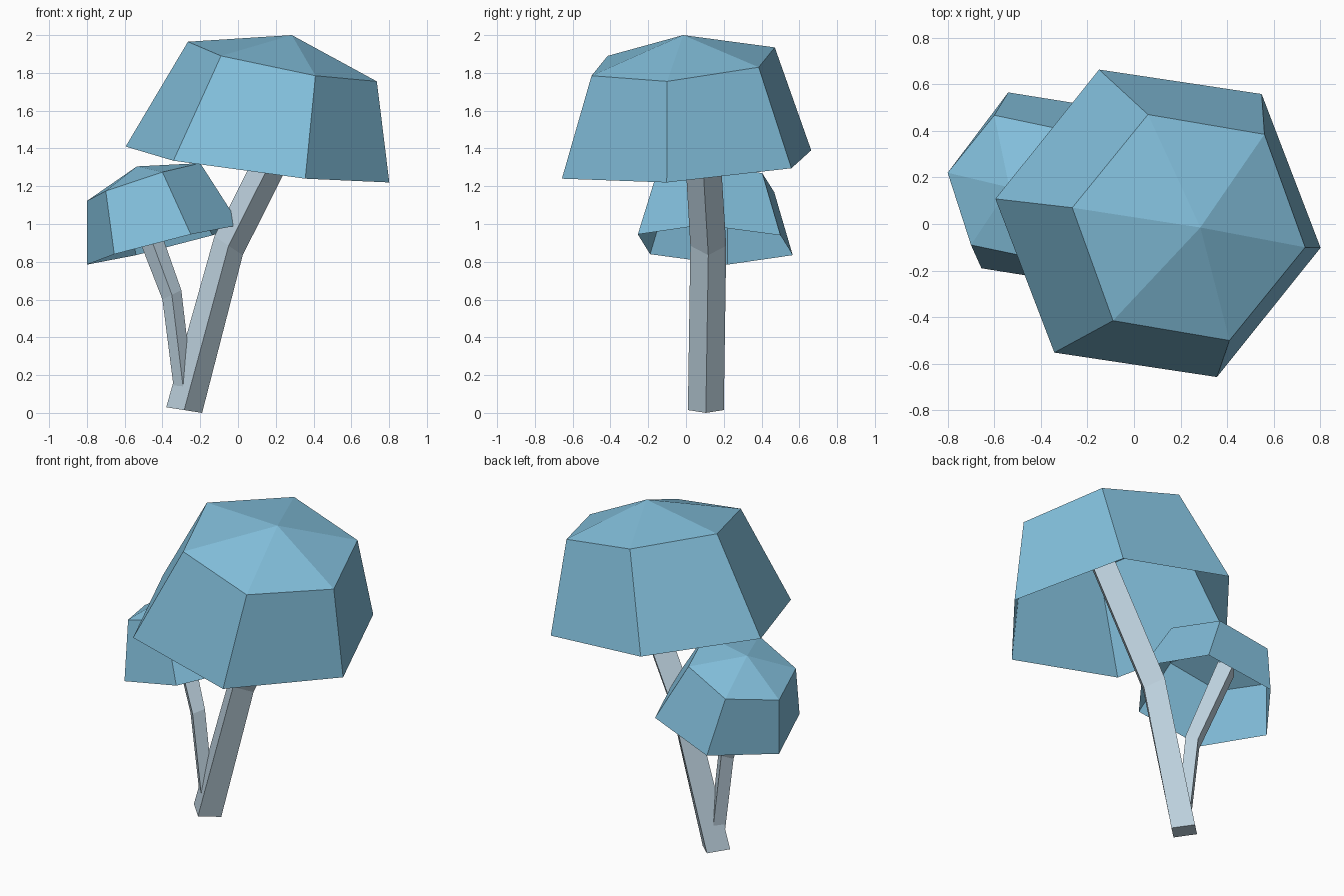
import bpy
from mathutils import Vector

if "Cube" in bpy.data.objects:
    bpy.data.objects.remove(bpy.data.objects["Cube"])


def material(name, rgb):
    m = bpy.data.materials.new(name)
    m.diffuse_color = (*rgb, 1)
    m.use_nodes = True
    m.node_tree.nodes["Principled BSDF"].inputs["Base Color"].default_value = m.diffuse_color
    return m


CAP_BLUE = material("cap blue", (0.225, 0.52, 0.71))
STEM_GREY = material("pale stem", (0.51, 0.64, 0.73))


def make_object(name, verts, faces, mat):
    mesh = bpy.data.meshes.new(name)
    mesh.from_pydata(verts, [], faces)
    mesh.materials.append(mat)
    mesh.update()
    obj = bpy.data.objects.new(name, mesh)
    bpy.context.collection.objects.link(obj)
    return obj


def band(a, b, n):
    """Quads joining the ring starting at a to the ring starting at b."""
    return [(a + i, a + (i + 1) % n, b + (i + 1) % n, b + i) for i in range(n)]


def hexagon(center, p, q):
    """Tilted hexagon from its centre and two neighbouring corner offsets."""
    c, p, q = Vector(center), Vector(p), Vector(q)
    return [c + o for o in (p, q, q - p, -p, -q, p - q)]


def cap(name, lower, upper, apex):
    """Hollow six-sided cap, open underneath, with a low pointed roof."""
    verts = hexagon(*lower) + hexagon(*upper) + [Vector(apex)]
    faces = band(0, 6, 6) + [(6 + i, 6 + (i + 1) % 6, 12) for i in range(6)]
    make_object(name, verts, faces, CAP_BLUE)


def stem(name, sections):
    """Bent four-sided stem; each section is centre, x half-width, tilt, y half-width."""
    verts = []
    for center, hx, tilt, hy in sections:
        c, ax, ay = Vector(center), Vector((hx, 0, tilt)), Vector((0, hy, 0))
        verts += [c - ax, c - ay, c + ax, c + ay]
    faces = [(3, 2, 1, 0)]
    for s in range(len(sections) - 1):
        faces += band(4 * s, 4 * s + 4, 4)
    last = 4 * (len(sections) - 1)
    faces.append(tuple(range(last, last + 4)))
    make_object(name, verts, faces, STEM_GREY)


# Caps
cap("large_cap",
    ((0.103, 0.003, 1.315), (-0.698, 0.105, 0.095), (-0.445, -0.555, 0.02)),
    ((0.235, -0.015, 1.86), (-0.5, 0.085, 0.105), (-0.325, -0.4, 0.03)),
    (0.285, -0.015, 2.0))
cap("small_cap",
    ((-0.395, 0.155, 0.89), (-0.405, 0.065, -0.105), (-0.26, -0.345, -0.05)),
    ((-0.5, 0.157, 1.222), (-0.3, 0.063, -0.1), (-0.2, -0.247, -0.047)),
    (-0.535, 0.157, 1.305))

# Stems
stem("main_stem", [
    ((-0.285, 0.105, 0.015), 0.095, -0.015, 0.095),
    ((-0.05, 0.118, 0.885), 0.075, -0.05, 0.095),
    ((0.31, 0.075, 1.6), 0.08, -0.04, 0.093)])
stem("side_stem", [
    ((-0.28, 0.1, 0.05), 0.05, 0.0, 0.05),
    ((-0.35, 0.1, 0.625), 0.05, 0.025, 0.05),
    ((-0.545, 0.165, 1.15), 0.06, 0.025, 0.065)])
